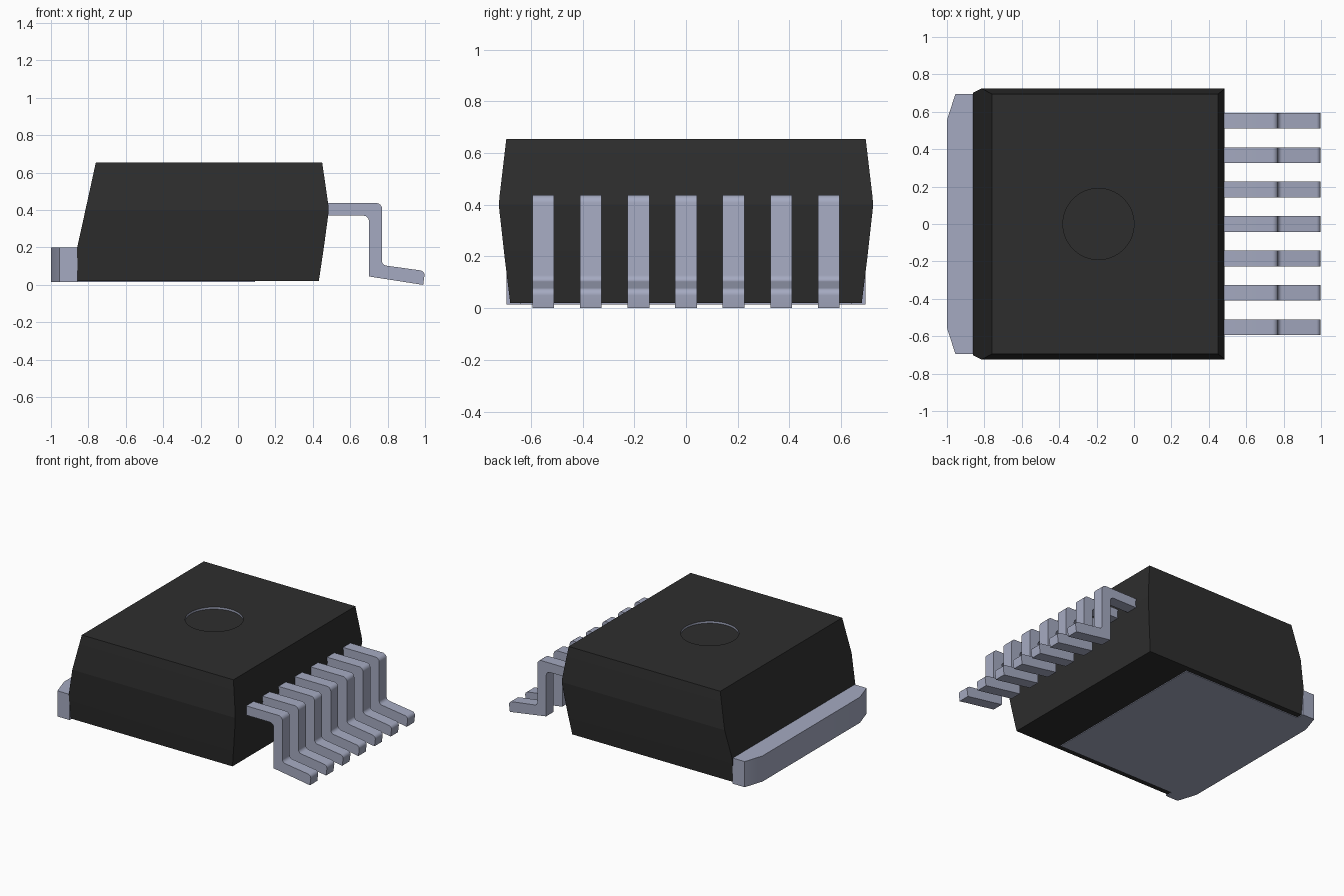
import bpy, bmesh, math
from mathutils import Vector

cube = bpy.data.objects.get("Cube")
if cube:
    bpy.data.objects.remove(cube, do_unlink=True)


def material(name, rgb, roughness):
    m = bpy.data.materials.new(name)
    m.use_nodes = True
    m.diffuse_color = (*rgb, 1)
    node = m.node_tree.nodes["Principled BSDF"]
    node.inputs["Base Color"].default_value = (*rgb, 1)
    node.inputs["Roughness"].default_value = roughness
    return m


BLACK = material("black plastic", (0.027, 0.027, 0.027), 0.6)
METAL = material("tinned metal", (0.376, 0.402, 0.533), 0.5)


def finish(name, bm, mats, angle):
    """Turn a bmesh into a named object with angle-limited smooth shading."""
    bmesh.ops.recalc_face_normals(bm, faces=bm.faces[:])
    mesh = bpy.data.meshes.new(name)
    bm.to_mesh(mesh)
    bm.free()
    for m in mats:
        mesh.materials.append(m)
    ob = bpy.data.objects.new(name, mesh)
    bpy.context.collection.objects.link(ob)
    bpy.ops.object.select_all(action='DESELECT')
    ob.select_set(True)
    bpy.context.view_layer.objects.active = ob
    bpy.ops.object.shade_smooth_by_angle(angle=math.radians(angle))
    return ob


def prism(name, points, offset, mat, angle=30):
    """Extrude a closed outline of 3D points along an offset."""
    bm = bmesh.new()
    face = bm.faces.new([bm.verts.new(p) for p in points])
    ext = bmesh.ops.extrude_face_region(bm, geom=[face], use_keep_orig=True)
    moved = [v for v in ext["geom"] if isinstance(v, bmesh.types.BMVert)]
    bmesh.ops.translate(bm, verts=moved, vec=offset)
    return finish(name, bm, [mat], angle)


def rounded(corners, steps=6):
    """Fillet a 2D outline given as (x, z, radius)."""
    out = []
    for i, (x, z, r) in enumerate(corners):
        p = Vector((x, z))
        if r == 0:
            out.append(p)
            continue
        a = (Vector(corners[i - 1][:2]) - p).normalized()
        b = (Vector(corners[(i + 1) % len(corners)][:2]) - p).normalized()
        half = a.angle(b) / 2
        centre = p + (a + b).normalized() * (r / math.sin(half))
        start = p + a * (r / math.tan(half)) - centre
        end = p + b * (r / math.tan(half)) - centre
        for k in range(steps + 1):
            out.append(centre + start.lerp(end, k / steps).normalized() * r)
    return out


# Moulded body: stacked rectangles (z, left x, right x, half depth)
rings = [
    (0.02, -0.86, 0.432, 0.68),
    (0.20, -0.86, 0.459, 0.702),
    (0.37, -0.822, 0.482, 0.721),
    (0.40, -0.816, 0.485, 0.724),
    (0.435, -0.808, 0.482, 0.721),
    (0.655, -0.76, 0.45, 0.695),
]
bm = bmesh.new()
loops = [[bm.verts.new(p) for p in ((l, -d, z), (r, -d, z), (r, d, z), (l, d, z))]
         for z, l, r, d in rings]
for low, high in zip(loops, loops[1:]):
    for i in range(4):
        j = (i + 1) % 4
        bm.faces.new((low[i], low[j], high[j], high[i]))
bm.faces.new(loops[0][::-1])

# Round mould mark sunk into the top, with a bright rim wall
N, R, CX, DEPTH = 64, 0.19, -0.19, 0.015
top_z = rings[-1][0]


def circle(z):
    return [bm.verts.new((CX + R * math.cos(math.tau * k / N),
                          R * math.sin(math.tau * k / N), z)) for k in range(N)]


rim, floor = circle(top_z), circle(top_z - DEPTH)
rim_edges = [bm.edges.new((rim[k], rim[(k + 1) % N])) for k in range(N)]
top_edges = [bm.edges.get((loops[-1][i], loops[-1][(i + 1) % 4])) for i in range(4)]
bmesh.ops.triangle_fill(bm, edges=rim_edges + top_edges, use_beauty=True)
for k in range(N):
    j = (k + 1) % N
    wall = bm.faces.new((rim[k], rim[j], floor[j], floor[k]))
    wall.material_index = 1
bm.faces.new(floor)
finish("body", bm, [BLACK, METAL], 10)

# Heat tab: wide chamfered end outside, narrower pad under the body
tab = [(-0.858, -0.695), (-0.858, -0.64), (0.09, -0.64)]
tab_end = [(-1.0, -0.555), (-0.955, -0.695)]
outline = tab_end + tab
outline += [(x, -y) for x, y in reversed(outline)]
prism("heat_tab", [(x, y, 0.015) for x, y in outline], (0, 0, 0.185), METAL)

# Seven bent leads
lead = rounded([
    (0.44, 0.437, 0), (0.77, 0.437, 0.03), (0.77, 0.106, 0.025),
    (1.0, 0.074, 0.025), (0.99, 0.0, 0), (0.70, 0.045, 0),
    (0.70, 0.37, 0.03), (0.44, 0.37, 0),
])
WIDTH, PITCH = 0.084, 0.184
for i in range(7):
    y = (i - 3) * PITCH - WIDTH / 2
    prism(f"lead_{i + 1}", [(p.x, y, p.y) for p in lead], (0, WIDTH, 0), METAL)
